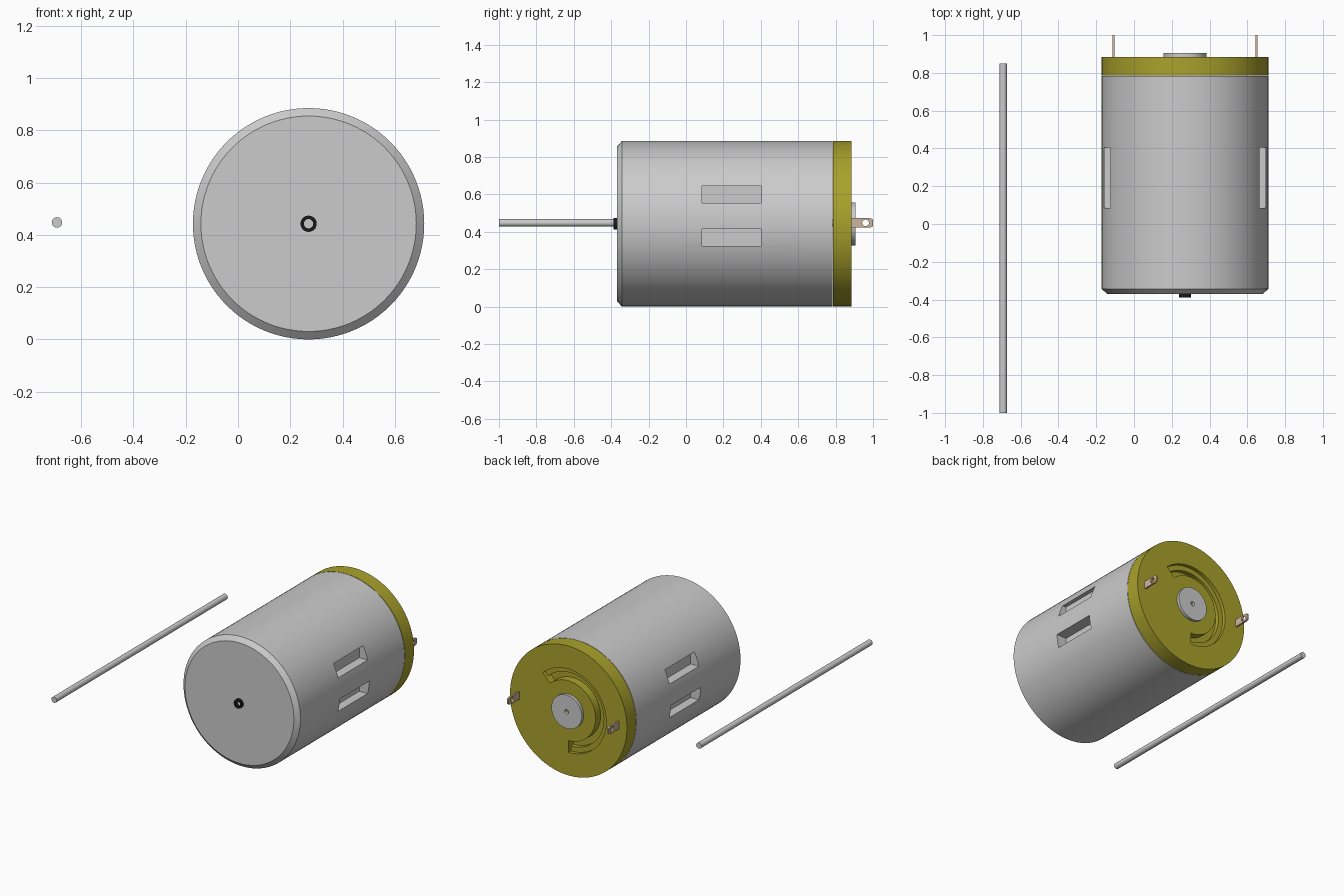
import bpy, bmesh
from math import cos, sin, radians, pi
from mathutils import Vector

if "Cube" in bpy.data.objects:
    bpy.data.objects.remove(bpy.data.objects["Cube"])

CX, CZ, R = 0.27, 0.4425, 0.4425   # motor axis and radius


def material(name, rgb):
    m = bpy.data.materials.new(name)
    m.diffuse_color = (*rgb, 1)
    m.use_nodes = True
    m.node_tree.nodes["Principled BSDF"].inputs["Base Color"].default_value = m.diffuse_color
    return m


YELLOW = material("yellow_plastic", (0.40, 0.36, 0.025))
BLACK = material("black_rubber", (0.01, 0.01, 0.01))
TAN = material("terminal_metal", (0.62, 0.46, 0.34))


def finish(name, bm, mat=None):
    bmesh.ops.recalc_face_normals(bm, faces=bm.faces)
    me = bpy.data.meshes.new(name)
    bm.to_mesh(me)
    bm.free()
    ob = bpy.data.objects.new(name, me)
    bpy.context.collection.objects.link(ob)
    if mat:
        me.materials.append(mat)
    return ob


def lathe(name, profile, mat=None, x=CX, z=CZ, n=96, closed=False):
    """Turn (radius, y) points around a line parallel to y."""
    bm = bmesh.new()
    rings = [[bm.verts.new((x + r * cos(2 * pi * i / n), y, z + r * sin(2 * pi * i / n)))
              for i in range(n)] for r, y in profile]
    pairs = list(zip(rings, rings[1:]))
    if closed:
        pairs.append((rings[-1], rings[0]))
    else:
        bm.faces.new(rings[0])
        bm.faces.new(rings[-1])
    for a, b in pairs:
        for i in range(n):
            j = (i + 1) % n
            bm.faces.new((a[i], a[j], b[j], b[i]))
    return finish(name, bm, mat)


def prism(name, pts, vec, mat=None):
    """Extrude a planar outline along vec."""
    bm = bmesh.new()
    face = bm.faces.new([bm.verts.new(p) for p in pts])
    ext = bmesh.ops.extrude_face_region(bm, geom=[face], use_keep_orig=True)
    bmesh.ops.translate(bm, vec=Vector(vec),
                        verts=[g for g in ext["geom"] if isinstance(g, bmesh.types.BMVert)])
    return finish(name, bm, mat)


def activate(ob):
    bpy.ops.object.select_all(action='DESELECT')
    ob.select_set(True)
    bpy.context.view_layer.objects.active = ob


def cut(ob, cutter):
    mod = ob.modifiers.new("cut", 'BOOLEAN')
    mod.operation, mod.solver, mod.object = 'DIFFERENCE', 'EXACT', cutter
    activate(ob)
    bpy.ops.object.modifier_apply(modifier=mod.name)
    bpy.data.objects.remove(cutter)


def arc_pts(r0, r1, a0, a1, y, n=40):
    angs = [radians(a0 + (a1 - a0) * i / n) for i in range(n + 1)]
    return ([(CX + r1 * cos(a), y, CZ + r1 * sin(a)) for a in angs] +
            [(CX + r0 * cos(a), y, CZ + r0 * sin(a)) for a in reversed(angs)])


# Steel can with chamfered front and a blind shaft hole
can = lathe("motor_can", [(0.018, -0.28), (0.018, -0.37), (0.412, -0.37),
                          (R, -0.343), (R, 0.783)])

# Two vent slots on each side
for side in (1, -1):
    for z in (0.325, 0.555):
        x = CX + side * 0.365
        cut(can, prism("slot_cutter", [(x, 0.085, z), (x, 0.405, z),
                                       (x, 0.405, z + 0.09), (x, 0.085, z + 0.09)],
                       (side * 0.2, 0, 0)))

# Yellow end cap with a stepped arc groove
cap = lathe("end_cap", [(R, 0.786), (R, 0.885)], YELLOW)
cut(cap, prism("groove_cutter", arc_pts(0.205, 0.285, 47, 270, 0.86), (0, 0.1, 0)))
cut(cap, prism("groove_cutter", arc_pts(0.205, 0.25, 47, 270, 0.83), (0, 0.1, 0)))

# Rear bearing boss and front bushing ring
boss = lathe("bearing_boss", [(0.115, 0.884), (0.115, 0.905), (0.015, 0.905), (0.015, 0.87)])
ring = lathe("shaft_bushing", [(0.018, -0.365), (0.018, -0.388), (0.031, -0.388), (0.031, -0.365)],
             BLACK, n=32, closed=True)

# Separate shaft lying alongside
shaft = lathe("shaft", [(0.02, -1.0), (0.02, 0.85)], x=-0.6925, z=0.4475, n=32)

# Pair of terminal tabs with wire holes
tabs = []
for side, label in ((1, "right"), (-1, "left")):
    x = CX + side * 0.378 - 0.006
    outline = [(0.87, -0.026), (0.985, -0.026), (1.0, -0.018),
               (1.0, 0.018), (0.985, 0.026), (0.87, 0.026)]
    tab = prism("terminal_" + label, [(x, y, 0.4475 + z) for y, z in outline], (0.012, 0, 0), TAN)
    hole = [(x - 0.05, 0.96 + 0.018 * cos(2 * pi * i / 20), 0.4475 + 0.018 * sin(2 * pi * i / 20))
            for i in range(20)]
    cut(tab, prism("hole_cutter", hole, (0.12, 0, 0)))
    tabs.append(tab)

for ob in [can, cap, boss, ring, shaft] + tabs:
    activate(ob)
    bpy.ops.object.shade_smooth_by_angle(angle=radians(25))
